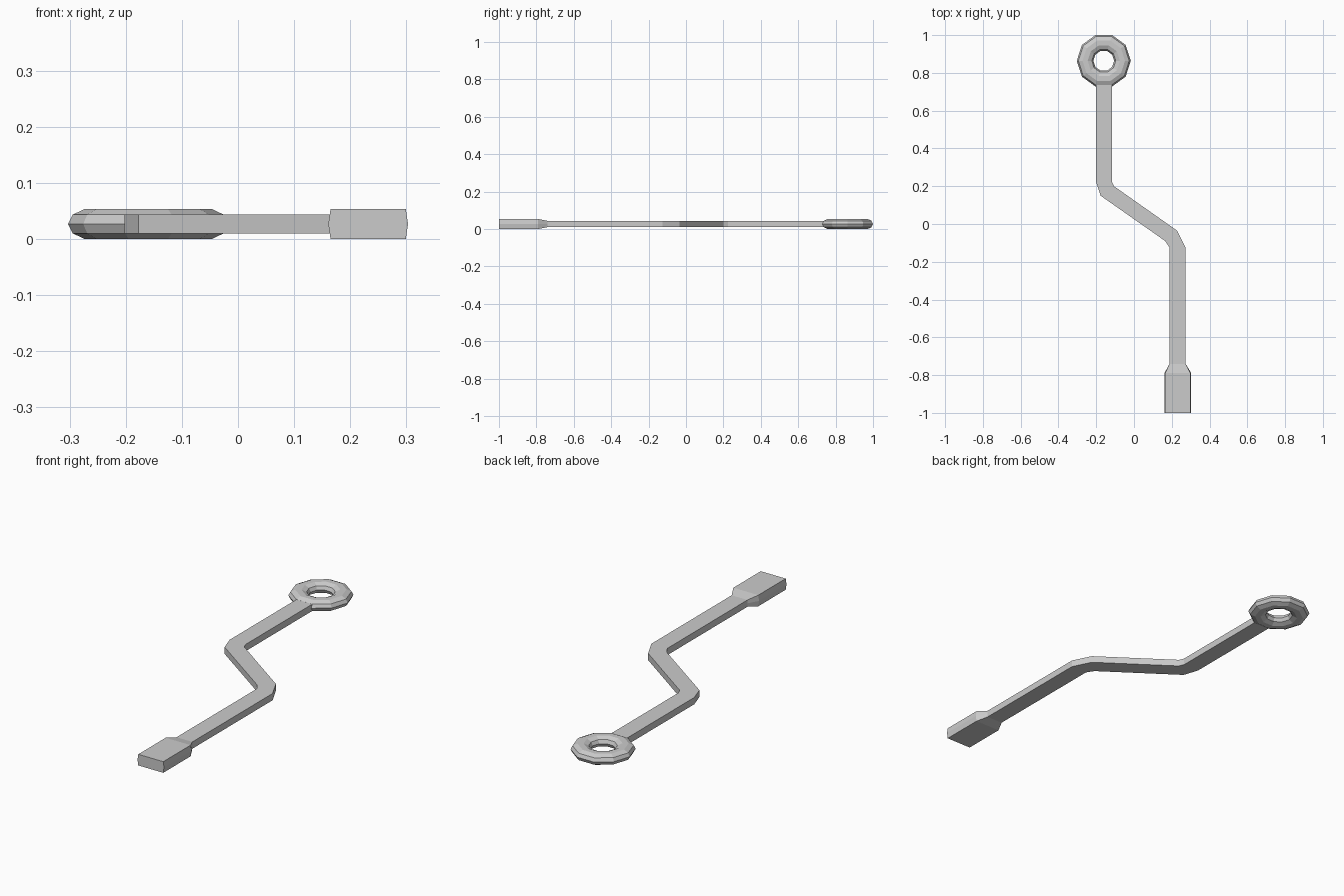
import bpy, bmesh
from math import cos, sin, tau

if "Cube" in bpy.data.objects:
    bpy.data.objects.remove(bpy.data.objects["Cube"])

ZC = 0.027  # mid height of the whole tool


def make_object(name, bm):
    bmesh.ops.recalc_face_normals(bm, faces=bm.faces)
    mesh = bpy.data.meshes.new(name)
    bm.to_mesh(mesh)
    bm.free()
    obj = bpy.data.objects.new(name, mesh)
    bpy.context.collection.objects.link(obj)
    return obj


def bridge(bm, a, b):
    n = len(a)
    for i in range(n):
        bm.faces.new((a[i], a[(i + 1) % n], b[(i + 1) % n], b[i]))


# Ring end: flattened ten-sided torus
bm = bmesh.new()
rings = []
for i in range(10):
    a = tau * i / 10
    ring = []
    for j in range(10):
        t = tau * j / 10
        r = 0.099 + 0.044 * cos(t)
        ring.append(bm.verts.new((-0.16 + r * cos(a), 0.864 + r * sin(a),
                                  ZC + 0.0284 * sin(t))))
    rings.append(ring)
for i in range(10):
    bridge(bm, rings[i], rings[(i + 1) % 10])
make_object("ring_end", bm)

# Cranked shaft and flared tip: left xy, right xy, half thickness, side bulge
sections = [
    ((-0.202, 0.76), (-0.117, 0.76), 0.0165, 0),
    ((-0.202, 0.225), (-0.117, 0.225), 0.0165, 0),
    ((-0.177, 0.15), (-0.106, 0.2), 0.0165, 0),
    ((0.165, -0.09), (0.228, -0.035), 0.0165, 0),
    ((0.188, -0.125), (0.273, -0.125), 0.0165, 0),
    ((0.188, -0.74), (0.273, -0.74), 0.0165, 0),
    ((0.165, -0.79), (0.299, -0.79), 0.027, 0.004),
    ((0.165, -1.0), (0.299, -1.0), 0.027, 0.004),
]
bm = bmesh.new()
loops = []
for (lx, ly), (rx, ry), h, b in sections:
    pts = [(lx, ly, ZC - h), (rx, ry, ZC - h), (rx + b, ry, ZC),
           (rx, ry, ZC + h), (lx, ly, ZC + h), (lx - b, ly, ZC)]
    loops.append([bm.verts.new(p) for p in pts])
for a, b in zip(loops, loops[1:]):
    bridge(bm, a, b)
bm.faces.new(loops[0])
bm.faces.new(loops[-1])
make_object("cranked_shaft", bm)
